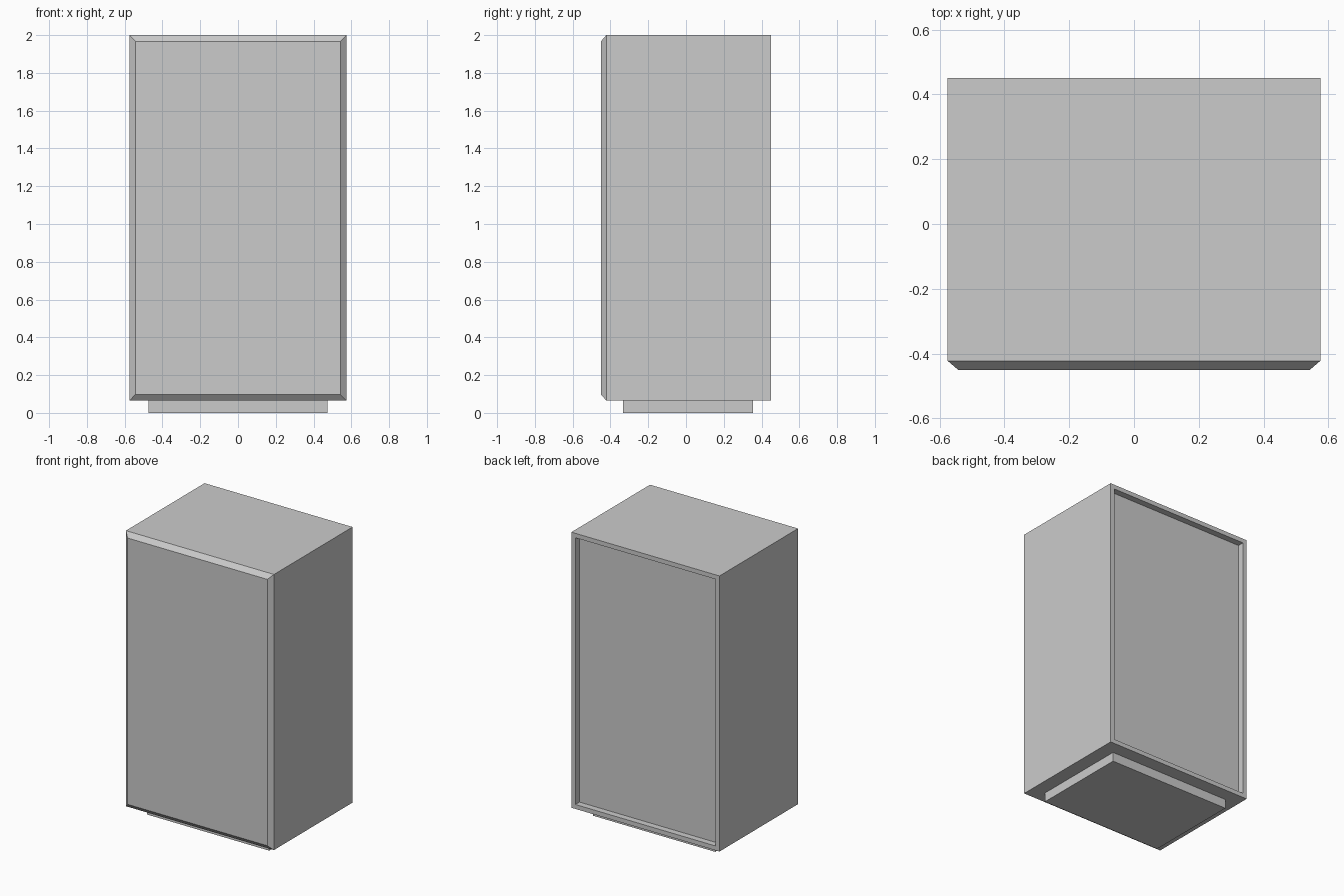
import bpy
import bmesh

default = bpy.data.objects.get("Cube")
if default:
    bpy.data.objects.remove(default, do_unlink=True)

grey = bpy.data.materials.new("light grey")
grey.use_nodes = True
colour = (0.6, 0.6, 0.6, 1)
grey.diffuse_color = colour
grey.node_tree.nodes["Principled BSDF"].inputs["Base Color"].default_value = colour


def box(name, low, high, shape=None):
    """Make a box between two corners, optionally reshaped by a function."""
    bm = bmesh.new()
    bmesh.ops.create_cube(bm, size=1)
    for v in bm.verts:
        v.co = [low[i] if v.co[i] < 0 else high[i] for i in range(3)]
    if shape:
        shape(bm)
    mesh = bpy.data.meshes.new(name)
    bm.to_mesh(mesh)
    bm.free()
    mesh.materials.append(grey)
    obj = bpy.data.objects.new(name, mesh)
    bpy.context.collection.objects.link(obj)
    return obj


def facing(bm, direction):
    bm.normal_update()
    return [f for f in bm.faces if f.normal.y * direction > 0.9]


def shape_cabinet(bm):
    # Chamfered front panel
    bmesh.ops.inset_region(bm, faces=facing(bm, -1), thickness=0.046, depth=0)
    front = max(facing(bm, -1), key=lambda f: f.calc_area())
    bmesh.ops.translate(bm, verts=front.verts, vec=(0, -0.028, 0))
    # Recessed back panel with straight walls
    bmesh.ops.inset_region(bm, faces=facing(bm, 1), thickness=0.044, depth=0)
    back = max(facing(bm, 1), key=lambda f: f.calc_area())
    bmesh.ops.inset_region(bm, faces=[back], thickness=0, depth=-0.045)


box("cabinet", (-0.575, -0.422, 0.065), (0.575, 0.45, 2), shape_cabinet)
box("plinth", (-0.475, -0.333, 0), (0.475, 0.355, 0.065))
